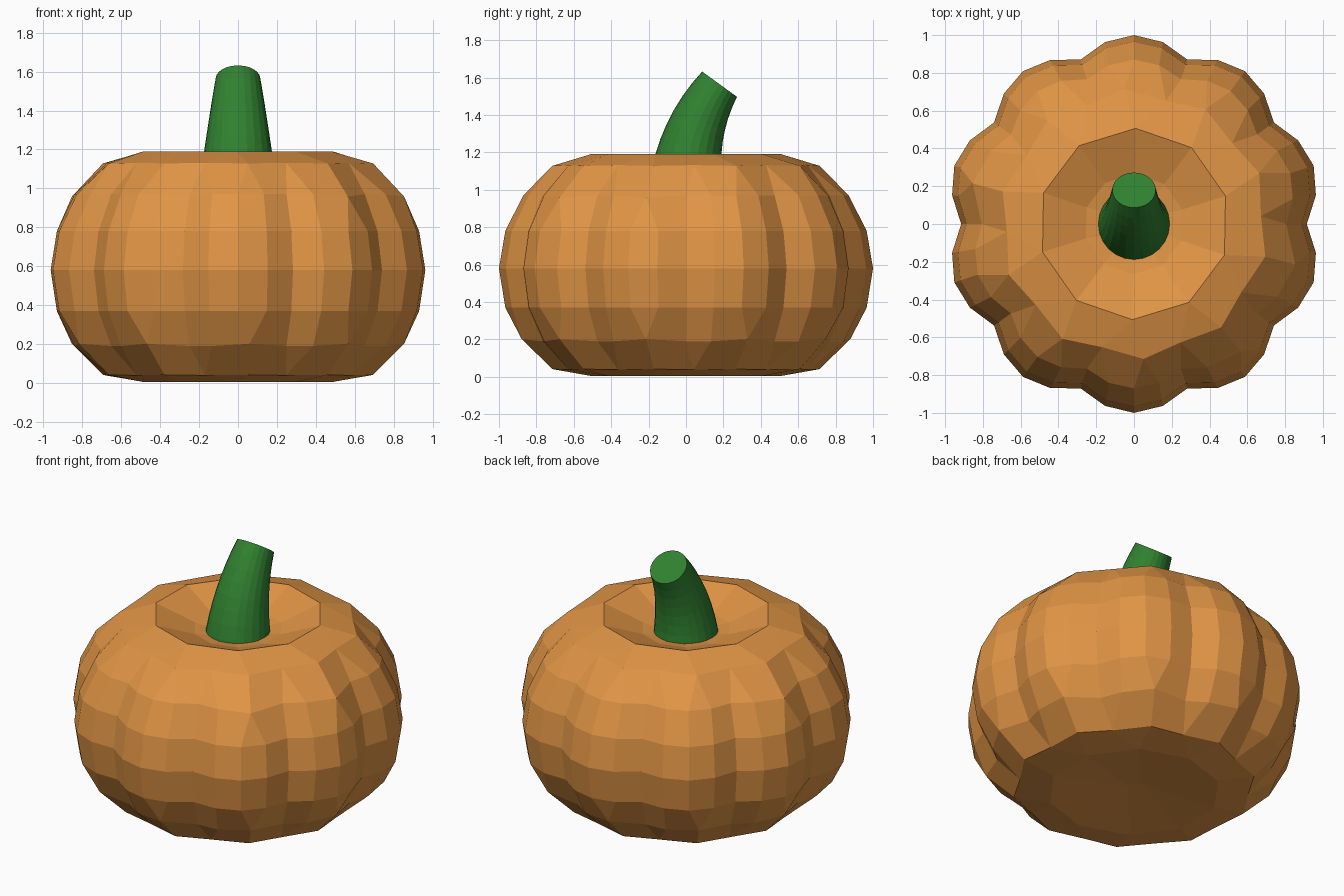
import bpy, bmesh
from math import sin, cos, pi, radians

if "Cube" in bpy.data.objects:
    bpy.data.objects.remove(bpy.data.objects["Cube"])


def material(name, color):
    m = bpy.data.materials.new(name)
    m.diffuse_color = color
    m.use_nodes = True
    m.node_tree.nodes["Principled BSDF"].inputs["Base Color"].default_value = m.diffuse_color
    return m


def ring_mesh(name, rings, mat):
    """Skin closed rings of points, capping both ends."""
    bm = bmesh.new()
    loops = [[bm.verts.new(p) for p in ring] for ring in rings]
    n = len(loops[0])
    for a, b in zip(loops, loops[1:]):
        for i in range(n):
            j = (i + 1) % n
            bm.faces.new((a[i], a[j], b[j], b[i]))
    for end in (loops[0][::-1], loops[-1]):
        bm.faces.new(end)
    me = bpy.data.meshes.new(name)
    bm.to_mesh(me)
    bm.free()
    me.materials.append(mat)
    ob = bpy.data.objects.new(name, me)
    bpy.context.collection.objects.link(ob)
    return ob


orange = material("orange_skin", (0.75, 0.30, 0.06, 1))
green = material("green_stem", (0.03, 0.22, 0.03, 1))

# Ribbed body: ten lobes, dimpled at top and bottom
profile = [(0.03, 0.05), (0.26, 0.03), (0.50, 0.005), (0.71, 0.04),
           (0.87, 0.19), (0.966, 0.37), (1.0, 0.58), (0.966, 0.78),
           (0.87, 0.97), (0.71, 1.13), (0.50, 1.19), (0.26, 1.10), (0.03, 1.06)]
SEG = 40
rings = []
for r, z in profile:
    ring = []
    for i in range(SEG):
        a = 2 * pi * i / SEG
        rr = r * (1 - 0.085 * r * (1 - abs(sin(5 * a))))
        ring.append((rr * cos(a), rr * sin(a), z))
    rings.append(ring)
body = ring_mesh("pumpkin_body", rings, orange)

# Faceted low-poly look
dec = body.modifiers.new("facets", 'DECIMATE')
dec.ratio = 0.5

# Stem: tapered tube bent backwards along an arc
R, BEND, STEPS, SIDES = 0.94, radians(36), 8, 24
rings = []
for k in range(STEPS + 1):
    t = k / STEPS
    b = BEND * t
    rad = 0.20 - 0.085 * t
    cy, cz = R * (1 - cos(b)), 1.012 + R * sin(b)
    rings.append([(rad * cos(2 * pi * i / SIDES),
                   cy + rad * sin(2 * pi * i / SIDES) * cos(b),
                   cz - rad * sin(2 * pi * i / SIDES) * sin(b))
                  for i in range(SIDES)])
ring_mesh("stem", rings, green)
